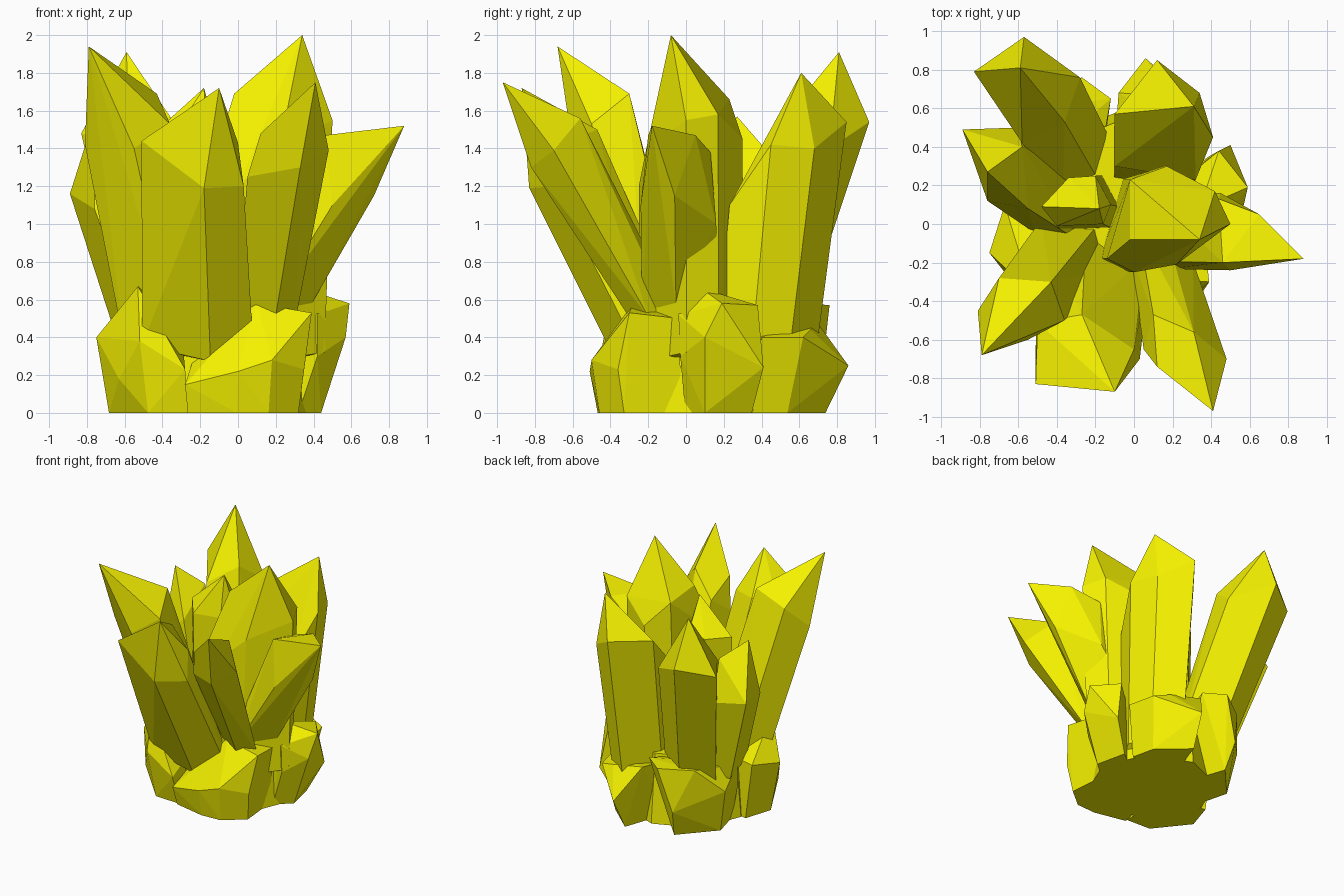
import bpy, bmesh, math
from mathutils import Vector

yellow = bpy.data.materials.new("yellow_crystal")
yellow.diffuse_color = (0.92, 0.89, 0.0, 1)


def hull(name, points):
    """Faceted solid wrapped around a handful of corner points."""
    bm = bmesh.new()
    for p in points:
        bm.verts.new(p)
    bmesh.ops.convex_hull(bm, input=bm.verts[:])
    bmesh.ops.delete(bm, geom=[v for v in bm.verts if not v.link_faces], context='VERTS')
    bmesh.ops.dissolve_limit(bm, angle_limit=math.radians(3), verts=bm.verts[:], edges=bm.edges[:])
    bmesh.ops.recalc_face_normals(bm, faces=bm.faces[:])
    mesh = bpy.data.meshes.new(name)
    bm.to_mesh(mesh)
    bm.free()
    mesh.materials.append(yellow)
    ob = bpy.data.objects.new(name, mesh)
    bpy.context.collection.objects.link(ob)
    return ob


def crystal(name, tip, foot, scale, shoulder):
    """Leaning prism: the shoulder outline is repeated at the foot, and ends in a point."""
    ring = [Vector(p) for p in shoulder]
    mid = sum(ring, Vector()) / len(ring)
    base = []
    for p in ring:
        d = (p - mid) * scale
        base.append(Vector(foot) + Vector((d.x, d.y, d.z * 0.3)))
    hull(name, [Vector(tip)] + ring + base)


def rock(name, points, inset=0.9):
    """Boulder: its corners plus the inset outline of the low ones on the ground."""
    c = Vector((-0.08, 0.1, 0))
    ground = []
    for p in points:
        if p[2] < 0.46:
            q = c + (Vector(p) - c) * inset
            ground.append((q.x, q.y, 0))
    hull(name, list(points) + ground)


# Front crystals
crystal("front_crystal", (-.10, -.87, 1.72), (-.21, -.19, .33), 1.1,
        [(-.51, -.83, 1.44), (-.18, -.83, 1.19), (.03, -.70, 1.2),
         (0, -.65, 1.43), (-.27, -.47, 1.5), (-.5, -.51, 1.4)])
crystal("front_right_crystal", (.41, -.97, 1.75), (.12, -.16, .5), .75,
        [(.12, -.74, 1.48), (.05, -.65, 1.25), (.33, -.82, 1.3),
         (.48, -.70, 1.39), (.31, -.56, 1.56), (.1, -.47, 1.38)])
crystal("front_left_crystal", (-.79, -.68, 1.94), (-.34, -.14, .4), 1.1,
        [(-.36, -.50, 1.53), (-.43, -.30, 1.69), (-.70, -.28, 1.6),
         (-.81, -.45, 1.42), (-.55, -.60, 1.4)])

# Middle crystals
crystal("tall_centre_crystal", (.34, -.08, 2), (.1, 0, .3), 1,
        [(-.02, -.08, 1.69), (-.14, -.18, 1.3), (0, -.25, 1.2), (.22, -.21, 1.4),
         (.5, 0, 1.55), (.42, .17, 1.58), (.17, .3, 1.45), (-.02, .23, 1.66)])
crystal("small_centre_crystal", (-.18, .08, 1.72), (-.25, .1, .3), 1.1,
        [(-.48, .09, 1.45), (-.34, .24, 1.45), (-.2, .25, 1.48),
         (-.12, .1, 1.5), (-.16, 0, 1.4), (-.4, -.01, 1.38)])

# Side crystals
crystal("right_crystal", (.88, -.18, 1.52), (.2, -.02, .6), 1,
        [(.65, .05, 1.47), (.72, -.06, 1.15), (.5, -.24, 1.1),
         (.46, -.2, 1.47), (.44, .13, 1.38), (.45, .16, 1.0)])
crystal("left_crystal", (-.76, .27, 1.57), (-.42, .17, .45), 1.1,
        [(-.89, .49, 1.16), (-.58, .4, 1.42), (-.55, .08, 1.25),
         (-.76, .12, 1.08), (-.6, .5, 1.1)])

# Back crystals
crystal("back_left_crystal", (-.59, .81, 1.91), (-.32, .36, .4), .85,
        [(-.36, .53, 1.57), (-.28, .76, 1.4), (-.57, .97, 1.54),
         (-.83, .79, 1.48), (-.58, .42, 1.42)])
crystal("back_right_crystal", (.31, .61, 1.8), (.12, .38, .1), .85,
        [(-.1, .57, 1.5), (.12, .85, 1.54), (.34, .68, 1.4),
         (.41, .45, 1.42), (.32, .23, 1.1), (-.1, .3, 1.2)])

# Boulders around the foot
rock("front_rock", [(-.28, -.45, .15), (0, -.51, .22), (.18, -.5, .28), (.39, -.3, .53),
                    (.1, -.28, .58), (.35, -.36, .23), (.36, -.04, .5),
                    (.32, -.03, .3), (-.2, -.1, .4)], .93)
rock("left_rock", [(-.75, -.15, .4), (-.53, -.36, .67), (-.63, -.3, .18), (-.28, -.45, .23),
                   (-.52, -.44, .38), (-.67, .1, .45), (-.3, 0, .45)])
rock("right_rock", [(.59, .19, .58), (.34, .08, .66), (.42, -.04, .52), (.57, .1, .4),
                    (.5, .41, .24), (.44, .38, .57), (.1, .1, .45), (.42, -.03, .3)], .8)
rock("back_rock", [(.06, .86, .25), (.2, .66, .44), (-.08, .68, .5), (.33, .62, .4),
                   (.38, .4, .4), (-.1, .4, .45)], .84)
rock("back_left_rock", [(-.27, .76, .57), (-.5, .6, .55), (-.12, .65, .58), (-.38, .72, .22),
                        (-.65, .42, .35), (-.62, .22, .5), (-.58, .15, .3), (-.2, .2, .45)], .88)

# Solid foot that closes the gaps between boulders
bpy.ops.mesh.primitive_cone_add(vertices=8, radius1=.48, radius2=.43, depth=.56,
                                location=(-.09, .1, .28))
core = bpy.context.object
core.name = "base_core"
core.data.materials.append(yellow)
